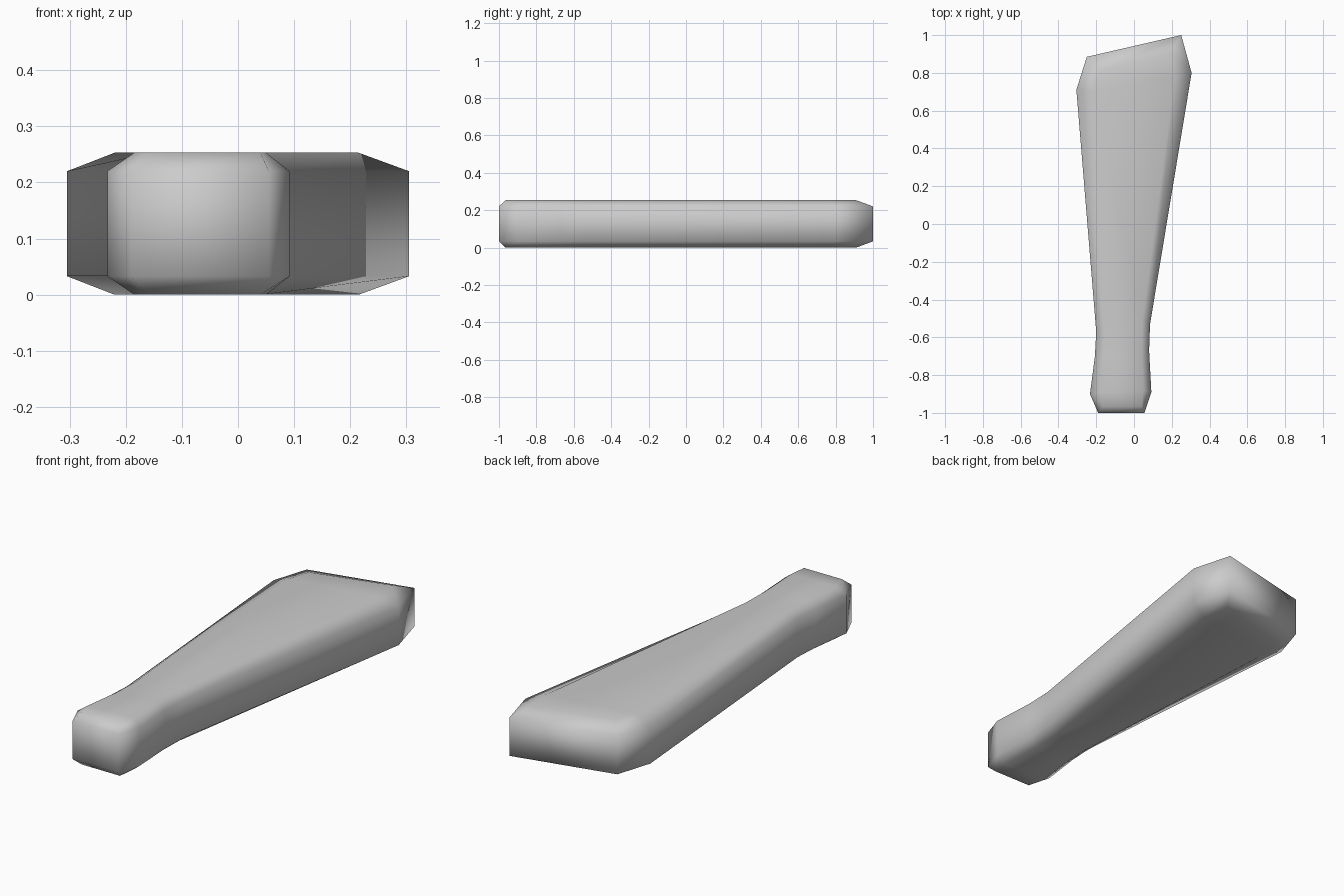
import bpy, bmesh

if "Cube" in bpy.data.objects:
    bpy.data.objects.remove(bpy.data.objects["Cube"])

# Stations along the body: outer left, outer right, inner left, inner right (x, y)
STATIONS = [
    ((-0.19, -1.00), (0.055, -1.00), (-0.165, -0.965), (0.04, -0.965)),
    ((-0.233, -0.90), (0.092, -0.89), (-0.185, -0.89), (0.05, -0.88)),
    ((-0.207, -0.70), (0.08, -0.67), (-0.160, -0.70), (0.04, -0.67)),
    ((-0.20, -0.57), (0.085, -0.53), (-0.155, -0.56), (0.043, -0.52)),
    ((-0.305, 0.71), (0.305, 0.80), (-0.22, 0.70), (0.215, 0.775)),
    ((-0.25, 0.885), (0.25, 1.00), (-0.185, 0.81), (0.195, 0.91)),
]


def loop(bm, left, right, z):
    """Closed outline: up the right side, back down the left side."""
    pts = [s[right] for s in STATIONS] + [s[left] for s in reversed(STATIONS)]
    return [bm.verts.new((x, y, z)) for x, y in pts]


# Paddle body: bottom cap, chamfer, straight wall, chamfer, top cap
bm = bmesh.new()
rings = [loop(bm, 2, 3, 0.0), loop(bm, 0, 1, 0.033),
         loop(bm, 0, 1, 0.22), loop(bm, 2, 3, 0.253)]
n = len(rings[0])
for low, high in zip(rings, rings[1:]):
    for i in range(n):
        j = (i + 1) % n
        bm.faces.new((low[i], low[j], high[j], high[i]))
for cap in (rings[0], rings[-1]):
    for i in range(n // 2 - 1):
        bm.faces.new((cap[i], cap[i + 1], cap[n - 2 - i], cap[n - 1 - i]))
bmesh.ops.recalc_face_normals(bm, faces=bm.faces)
for f in bm.faces:
    f.smooth = True

mesh = bpy.data.meshes.new("paddle_body")
bm.to_mesh(mesh)
bm.free()
bpy.context.collection.objects.link(bpy.data.objects.new("paddle_body", mesh))
